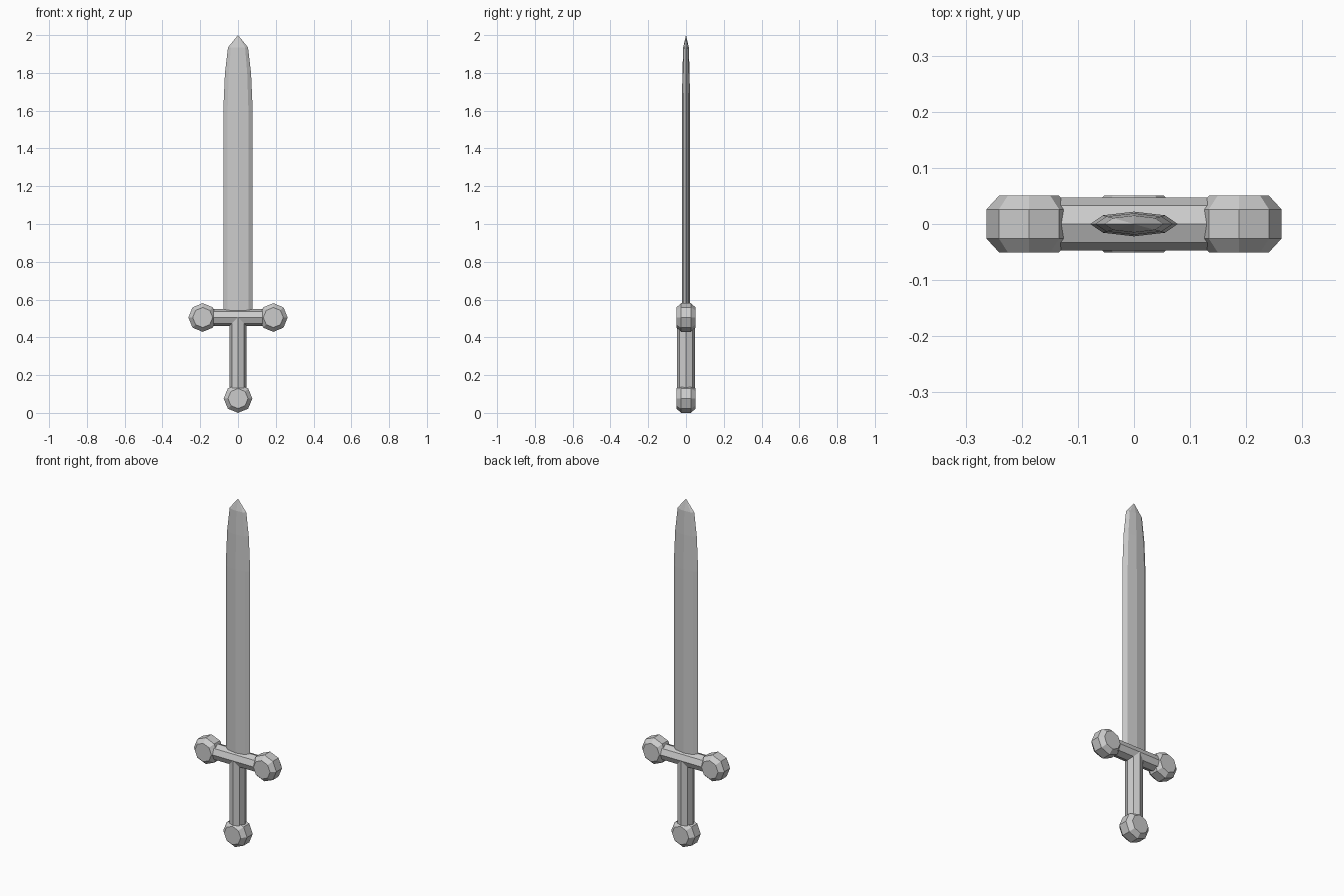
import bpy, bmesh
from math import cos, sin, pi
from mathutils import Matrix

if "Cube" in bpy.data.objects:
    bpy.data.objects.remove(bpy.data.objects["Cube"])


def loft(name, rings, matrix=Matrix()):
    """Eight-sided solid along local z; rings are (height, x radius, y radius)."""
    bm = bmesh.new()
    loops = []
    for h, rx, ry in rings:
        if rx == 0:
            loops.append([bm.verts.new((0, 0, h))])
        else:
            loops.append([bm.verts.new((rx * cos(i * pi / 4), ry * sin(i * pi / 4), h))
                          for i in range(8)])
    for a, b in zip(loops, loops[1:]):
        for i in range(8):
            j = (i + 1) % 8
            if len(b) == 1:
                bm.faces.new((a[i], a[j], b[0]))
            else:
                bm.faces.new((a[i], a[j], b[j], b[i]))
    for loop in (loops[0], loops[-1]):
        if len(loop) > 1:
            bm.faces.new(loop)
    bm.transform(matrix)
    bmesh.ops.recalc_face_normals(bm, faces=bm.faces)
    mesh = bpy.data.meshes.new(name)
    bm.to_mesh(mesh)
    bm.free()
    obj = bpy.data.objects.new(name, mesh)
    bpy.context.collection.objects.link(obj)
    return obj


GUARD_Z = 0.505

# Blade with tapering shoulders and a pointed tip
loft("blade", [(0.50, 0.078, 0.022), (1.60, 0.078, 0.022), (1.80, 0.069, 0.019),
               (1.935, 0.053, 0.015), (2.0, 0, 0)])

# Grip
loft("grip", [(0.08, 0.045, 0.047), (GUARD_Z, 0.045, 0.047)])

# Crossguard bar, lying along x
loft("crossguard", [(-0.18, 0.045, 0.047), (0.18, 0.045, 0.047)],
     Matrix.Translation((0, 0, GUARD_Z)) @ Matrix.Rotation(pi / 2, 4, 'Y'))

# Bevelled octagonal knobs: pommel and both guard ends, axis along y
knob = [(-0.051, 0.053, 0.053), (-0.026, 0.076, 0.076),
        (0.026, 0.076, 0.076), (0.051, 0.053, 0.053)]
for name, x, z in (("pommel", 0, 0.076), ("guard_knob_left", -0.187, GUARD_Z),
                   ("guard_knob_right", 0.187, GUARD_Z)):
    loft(name, knob, Matrix.Translation((x, 0, z)) @ Matrix.Rotation(pi / 2, 4, 'X'))
